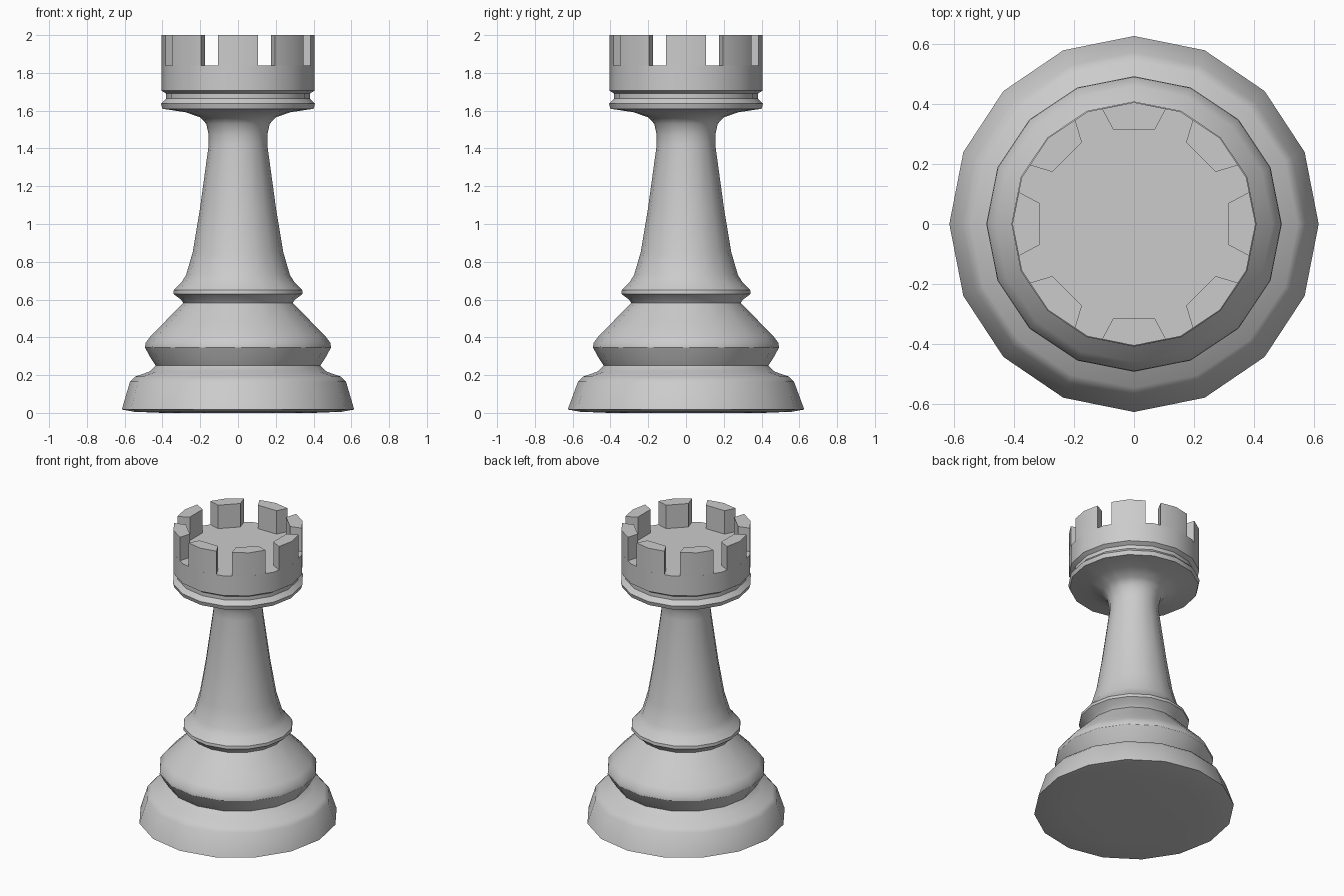
import bpy, bmesh, math
from math import cos, sin, pi, radians

if "Cube" in bpy.data.objects:
    bpy.data.objects.remove(bpy.data.objects["Cube"])

SIDES = 16


def finish(bm, name, angle=32):
    bmesh.ops.recalc_face_normals(bm, faces=bm.faces)
    mesh = bpy.data.meshes.new(name)
    bm.to_mesh(mesh)
    bm.free()
    mesh.shade_smooth()
    mesh.set_sharp_from_angle(angle=radians(angle))
    ob = bpy.data.objects.new(name, mesh)
    bpy.context.collection.objects.link(ob)
    return ob


def lathe(name, profile):
    """Turn (radius, z) points around z and cap both ends."""
    bm = bmesh.new()
    rings = [[bm.verts.new((r * cos(2 * pi * i / SIDES), r * sin(2 * pi * i / SIDES), z))
              for i in range(SIDES)] for r, z in profile]
    for a, b in zip(rings, rings[1:]):
        for i in range(SIDES):
            j = (i + 1) % SIDES
            bm.faces.new((a[i], a[j], b[j], b[i]))
    bm.faces.new(rings[0][::-1])
    bm.faces.new(rings[-1])
    return finish(bm, name)


# Turned body: foot, waist mouldings, shaft, collar and head up to the battlement floor
body = lathe("turned_body", [
    (0.40, 0.0), (0.55, 0.006), (0.615, 0.018),              # foot
    (0.572, 0.165), (0.545, 0.192), (0.47, 0.218), (0.435, 0.25),
    (0.462, 0.29), (0.492, 0.345), (0.49, 0.37), (0.46, 0.41),  # lower bulge
    (0.39, 0.48), (0.29, 0.583),
    (0.302, 0.60), (0.342, 0.63), (0.34, 0.65), (0.30, 0.69),   # ring
    (0.275, 0.73), (0.24, 0.85), (0.203, 1.07), (0.155, 1.42),  # shaft
    (0.155, 1.47), (0.168, 1.53), (0.20, 1.565), (0.28, 1.592),
    (0.40, 1.61), (0.408, 1.637), (0.38, 1.665),                # collar
    (0.38, 1.69), (0.405, 1.706), (0.405, 1.84),                # head
])
for v in body.data.vertices:      # foot is very slightly deeper than wide
    if v.co.z < 0.1:
        v.co.y *= 1.018

# Eight merlons standing on the head
OUTLINE = [(0.398, -15.5), (0.405, 0), (0.398, 15.5), (0.323, 12.5), (0.323, -12.5)]
for k in range(8):
    bm = bmesh.new()
    pts = [(r, radians(a + 45 * k)) for r, a in OUTLINE]
    low, top = ([bm.verts.new((r * cos(a), r * sin(a), z)) for r, a in pts]
                for z in (1.84, 2.0))
    bm.faces.new(low[::-1])
    bm.faces.new(top)
    for i in range(5):
        j = (i + 1) % 5
        bm.faces.new((low[i], low[j], top[j], top[i]))
    finish(bm, f"merlon_{k + 1}")
